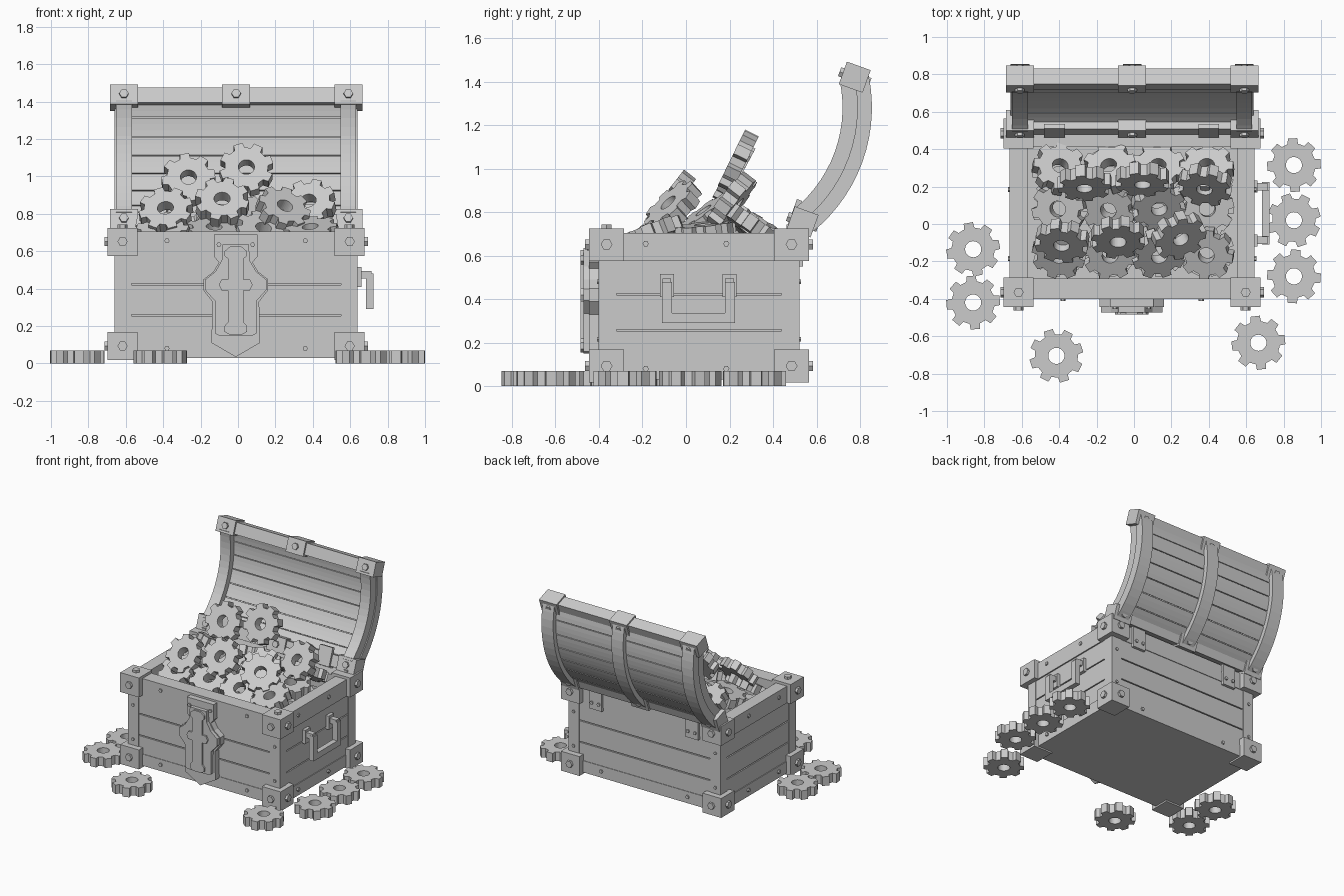
import bpy, bmesh, math, random
from mathutils import Matrix, Vector

if "Cube" in bpy.data.objects:
    bpy.data.objects.remove(bpy.data.objects["Cube"])

random.seed(4)
grey = bpy.data.materials.new("plain_grey")
grey.diffuse_color = (0.6, 0.6, 0.6, 1)
grey.use_nodes = True
grey.node_tree.nodes["Principled BSDF"].inputs["Base Color"].default_value = grey.diffuse_color
I = Matrix.Identity(4)
CX, CY = -0.01, 0.06


def make(name, verts, faces, m=I):
    bm = bmesh.new()
    vs = [bm.verts.new(m @ Vector(v)) for v in verts]
    for f in faces:
        bm.faces.new([vs[i] for i in f])
    bmesh.ops.recalc_face_normals(bm, faces=bm.faces)
    me = bpy.data.meshes.new(name)
    bm.to_mesh(me)
    bm.free()
    me.materials.append(grey)
    ob = bpy.data.objects.new(name, me)
    bpy.context.collection.objects.link(ob)
    return ob


def prism(name, pts, z0, z1, m=I):
    n = len(pts)
    verts = [(x, y, z0) for x, y in pts] + [(x, y, z1) for x, y in pts]
    sides = [(i, (i + 1) % n, n + (i + 1) % n, n + i) for i in range(n)]
    return make(name, verts, sides + [tuple(range(n))[::-1], tuple(range(n, 2 * n))], m)


def box(name, x0, x1, y0, y1, z0, z1, m=I):
    return prism(name, [(x0, y0), (x1, y0), (x1, y1), (x0, y1)], z0, z1, m)


def bolt(loc, normal, r=0.027, h=0.018, m=I):
    q = Vector(normal).to_track_quat('Z', 'Y').to_matrix().to_4x4()
    pts = [(r * math.cos(i * math.pi / 3), r * math.sin(i * math.pi / 3)) for i in range(6)]
    prism("bolt", pts, -0.005, h, m @ Matrix.Translation(loc) @ q)


def gear(name, loc, rx=0, ry=0, rz=0):
    ro, n = [], 8
    for t in range(n):
        for f, r in ((-0.31, 0.116), (-0.22, 0.145), (0.22, 0.145), (0.31, 0.116)):
            a = 2 * math.pi * (t + f) / n
            ro.append((r * math.cos(a), r * math.sin(a)))
    k = len(ro)
    ri = [(0.043 * math.cos(2 * math.pi * (i - 1.5) / k), 0.043 * math.sin(2 * math.pi * (i - 1.5) / k))
          for i in range(k)]
    rings = [(ro, -0.035), (ro, 0.035), (ri, 0.035), (ri, -0.035)]
    verts = [(x, y, z) for ring, z in rings for x, y in ring]
    faces = [(a * k + i, a * k + (i + 1) % k, (a + 1) % 4 * k + (i + 1) % k, (a + 1) % 4 * k + i)
             for a in range(4) for i in range(k)]
    m = Matrix.Translation(loc)
    for ang, ax in ((ry, 'Y'), (rx, 'X'), (rz, 'Z')):
        m = m @ Matrix.Rotation(math.radians(ang), 4, ax)
    make(name, verts, faces, m)


def ring_of_walls(name, hx, hy, tx, ty, z0, z1):
    # four walls around the chest centre
    for s in (-1, 1):
        a, b = sorted((CY + s * hy, CY + s * (hy - ty)))
        box(name + "_long", CX - hx, CX + hx, a, b, z0, z1)
        a, b = sorted((CX + s * hx, CX + s * (hx - tx)))
        box(name + "_side", a, b, CY - hy + ty, CY + hy - ty, z0, z1)


# Chest body: liner, planks with thin gaps, rims and floor
box("chest_floor", CX - 0.64, CX + 0.64, CY - 0.45, CY + 0.45, 0.03, 0.07)
ring_of_walls("liner", 0.632, 0.444, 0.05, 0.05, 0.04, 0.60)
for z0, z1 in ((0.06, 0.253), (0.261, 0.419), (0.427, 0.60)):
    ring_of_walls("plank", 0.645, 0.457, 0.03, 0.03, z0, z1)
ring_of_walls("bottom_band", 0.651, 0.461, 0.06, 0.06, 0.03, 0.12)
ring_of_walls("top_rim", 0.655, 0.462, 0.095, 0.11, 0.575, 0.705)

# Corner posts, brackets and bolts
for sx in (-1, 1):
    for sy in (-1, 1):
        px, py = CX + sx * 0.607, CY + sy * 0.425
        xa, xb = sorted((CX + sx * 0.65, CX + sx * 0.56))
        ya, yb = sorted((CY + sy * 0.461, CY + sy * 0.38))
        box("corner_post", xa, xb, ya, yb, 0.1, 0.6)
        for z0, z1, zb in ((0.018, 0.168, 0.093), (0.575, 0.725, 0.652)):
            box("corner_bracket", px - 0.08, px + 0.08, py - 0.08, py + 0.08, z0, z1)
            bolt((px + sx * 0.08, py, zb), (sx, 0, 0))
            bolt((px, py + sy * 0.08, zb), (0, sy, 0))
        bolt((px, py, 0.725), (0, 0, 1))
        for z in (0.215, 0.48):
            bolt((px, CY + sy * 0.461, z), (0, sy, 0), 0.012, 0.008)
for s in (-1, 1):
    for z in (0.08, 0.655):
        for d in (-0.37, 0.37):
            bolt((CX + d, CY + s * 0.461, z), (0, s, 0), 0.014, 0.01)
        for y in (-0.185, 0.185):
            bolt((CX + s * 0.654, y, z), (s, 0, 0), 0.014, 0.01)

# Lock shield and raised cross on the front
front = Matrix.Translation((-0.012, 0, 0)) @ Matrix.Rotation(math.pi / 2, 4, 'X')


def mirrored(name, half, d0, d1):
    pts = half + [(-x, y) for x, y in reversed(half) if x > 0]
    prism(name, pts, d0, d1, front)


mirrored("lock_shield", [(0.115, 0.69), (0.115, 0.57), (0.09, 0.54), (0.12, 0.49), (0.172, 0.45),
                         (0.172, 0.39), (0.125, 0.33), (0.13, 0.11), (0, 0.035)], 0.38, 0.445)
mirrored("lock_plate", [(0.07, 0.635), (0.075, 0.55), (0.11, 0.49), (0.164, 0.447), (0.164, 0.393),
                        (0.112, 0.335), (0.11, 0.16), (0.09, 0.15)], 0.44, 0.472)
mirrored("lock_cross", [(0.03, 0.625), (0.06, 0.6), (0.06, 0.575), (0.042, 0.56), (0.042, 0.45),
                        (0.075, 0.45), (0.09, 0.42), (0.075, 0.39), (0.042, 0.39), (0.042, 0.22),
                        (0.06, 0.2), (0.06, 0.17), (0.035, 0.155)], 0.46, 0.485)
for s in (-1, 1):
    bolt((-0.012 + s * 0.09, -0.445, 0.635), (0, -1, 0), 0.013, 0.01)

# Swinging handle on the right side
side = Matrix(((0, 0, 1, 0), (1, 0, 0, 0), (0, 1, 0, 0), (0, 0, 0, 1)))
for y in (-0.088, 0.2):
    box("handle_mount", 0.63, 0.66, y - 0.032, y + 0.032, 0.41, 0.515)
    box("handle_pin", 0.65, 0.715, y - 0.02, y + 0.02, 0.455, 0.495)
prism("handle", [(-0.11, 0.48), (-0.11, 0.29), (0.225, 0.29), (0.225, 0.48), (0.18, 0.48),
                 (0.18, 0.337), (-0.065, 0.337), (-0.065, 0.48)], 0.685, 0.725, side)

# Open lid, built along its chord and then tilted
LID = Matrix.Translation((CX, 0.536, 0.755)) @ Matrix.Rotation(math.radians(70.2), 4, 'X')
CH, R = 0.707, 0.67
SPAN = math.asin(CH / 2 / R)


def arc(name, x0, x1, r0, r1, t0=-SPAN, t1=SPAN, n=14):
    ts = [t0 + (t1 - t0) * i / n for i in range(n + 1)]
    pts = [(CH / 2 + r * math.sin(t), 0.57 - r * math.cos(t))
           for r, seq in ((r0, ts), (r1, ts[::-1])) for t in seq]
    prism(name, pts, x0, x1, LID @ side)


arc("lid_shell", -0.62, 0.62, 0.655, 0.69)
step = 2 * SPAN / 7
for i in range(7):
    t = -SPAN + i * step
    arc("lid_plank", -0.625, 0.625, 0.645, 0.70, t + 0.004, t + step - 0.004, 3)
for x in (-0.6, 0.6):
    arc("lid_end_band", x - 0.042, x + 0.042, 0.6, 0.672)
for x in (-0.6, 0, 0.6):
    arc("lid_outer_band", x - 0.05, x + 0.05, 0.668, 0.735)
    for u in (0, CH):
        box("lid_bracket", x - 0.075, x + 0.075, u - 0.055, u + 0.055, -0.058, 0.058, LID)
        bolt((x, u, 0.058), (0, 0, 1), 0.025, 0.016, LID)
        bolt((x, u, -0.058), (0, 0, -1), 0.025, 0.016, LID)
for u in (0, CH):
    box("lid_rail", -0.6, 0.6, u - 0.043, u + 0.043, -0.045, 0.045, LID)

# Hinges at the back
for x in (-0.425, 0.4):
    box("hinge_plate", x - 0.055, x + 0.055, 0.50, 0.538, 0.55, 0.72)
    box("hinge_leaf", x - CX - 0.055, x - CX + 0.055, -0.05, 0.09, 0.035, 0.06, LID)
    for d in (-0.03, 0.03):
        bolt((x + d, 0.538, 0.60), (0, 1, 0), 0.013, 0.01)

# Gears on the ground
for x, y in ((-0.86, -0.135), (-0.86, -0.42), (-0.415, -0.705), (0.665, -0.635),
             (0.855, 0.315), (0.855, 0.02), (0.855, -0.28)):
    gear("ground_gear", (x, y, 0.035), rz=random.uniform(0, 45))

# Gear pile: hidden flat layer, tilted middle layer, leaning top gears
for x in (-0.4, -0.13, 0.13, 0.39):
    for y, z, tilt in ((-0.155, 0.7, 28), (0.085, 0.71, 15), (0.295, 0.74, -35)):
        gear("buried_gear", (x, y * 0.9, 0.54), rz=random.uniform(0, 45))
        gear("pile_gear", (x, y, z), tilt + random.uniform(-10, 10),
             random.uniform(-18, 18), random.uniform(0, 45))
for x, y, z, rx, ry in ((-0.265, 0.22, 0.98, 62, 0), (0.045, 0.24, 1.035, 64, 0),
                        (-0.385, -0.09, 0.81, 50, -8), (-0.085, -0.07, 0.86, 52, 0),
                        (0.24, -0.06, 0.82, 40, 25), (0.38, 0.21, 0.85, 52, -12),
                        (0.13, 0.1, 0.78, 35, 10)):
    gear("leaning_gear", (x, y, z), rx, ry, random.uniform(0, 45))
